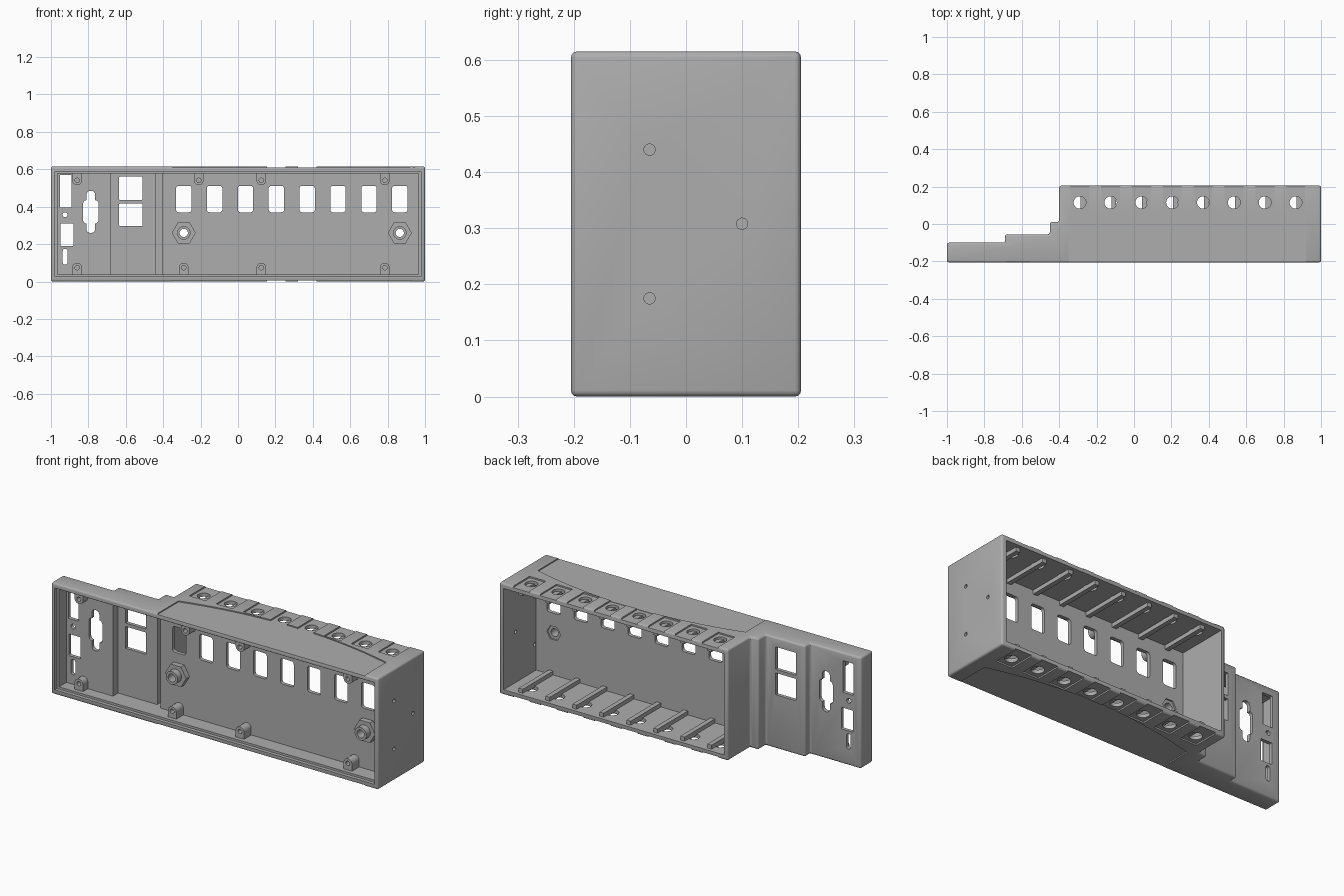
import bpy, bmesh, math
from mathutils import Vector

old = bpy.data.objects.get("Cube")
if old:
    bpy.data.objects.remove(old, do_unlink=True)

grey = bpy.data.materials.new("plain grey plastic")
grey.use_nodes = True
colour = (0.42, 0.42, 0.42, 1)
grey.diffuse_color = colour
grey.node_tree.nodes["Principled BSDF"].inputs["Base Color"].default_value = colour

H = 0.615
BACK, FRONT = 0.205, -0.205
PANEL_F, PANEL_B = -0.10, -0.08
BAYS = [-0.29 + 0.165 * i for i in range(8)]


def prism(name, pts, axis, lo, hi):
    """Extrude a 2D outline along an axis from lo to hi."""
    place = {"x": lambda a, b, t: (t, a, b),
             "y": lambda a, b, t: (a, t, b),
             "z": lambda a, b, t: (a, b, t)}[axis]
    bm = bmesh.new()
    face = bm.faces.new([bm.verts.new(place(a, b, lo)) for a, b in pts])
    ext = bmesh.ops.extrude_face_region(bm, geom=[face])
    shift = Vector(place(0, 0, hi - lo))
    bmesh.ops.translate(bm, vec=shift,
                        verts=[v for v in ext["geom"] if isinstance(v, bmesh.types.BMVert)])
    bmesh.ops.recalc_face_normals(bm, faces=bm.faces)
    mesh = bpy.data.meshes.new(name)
    bm.to_mesh(mesh)
    bm.free()
    mesh.materials.append(grey)
    ob = bpy.data.objects.new(name, mesh)
    bpy.context.collection.objects.link(ob)
    return ob


def rect(a0, a1, b0, b1):
    return [(a0, b0), (a1, b0), (a1, b1), (a0, b1)]


def ring(a, b, r, n=24):
    return [(a + r * math.cos(math.tau * i / n), b + r * math.sin(math.tau * i / n))
            for i in range(n)]


def rounded(a0, a1, b0, b1, r, n=4):
    pts = []
    corners = [(a1 - r, b1 - r), (a0 + r, b1 - r), (a0 + r, b0 + r), (a1 - r, b0 + r)]
    for q, (a, b) in enumerate(corners):
        for i in range(n + 1):
            t = math.pi / 2 * (q + i / n)
            pts.append((a + r * math.cos(t), b + r * math.sin(t)))
    return pts


def apply_mod(ob, mod):
    bpy.context.view_layer.objects.active = ob
    bpy.ops.object.modifier_apply(modifier=mod.name)


def cut(ob, pts, axis, lo, hi):
    tool = prism("cutter", pts, axis, lo, hi)
    mod = ob.modifiers.new("cut", "BOOLEAN")
    mod.operation, mod.solver, mod.object = "DIFFERENCE", "EXACT", tool
    apply_mod(ob, mod)
    bpy.data.objects.remove(tool, do_unlink=True)


def smooth(ob):
    bpy.ops.object.select_all(action="DESELECT")
    ob.select_set(True)
    bpy.context.view_layer.objects.active = ob
    bpy.ops.object.shade_smooth_by_angle(angle=math.radians(30))


# Stepped outer housing with softened edges
plan = [(-1, FRONT), (1, FRONT), (1, BACK), (-0.40, BACK), (-0.40, 0.01),
        (-0.45, 0.01), (-0.45, -0.055), (-0.69, -0.055), (-0.69, -0.10), (-1, -0.10)]
body = prism("housing", plan, "z", 0, H)
bev = body.modifiers.new("soft edges", "BEVEL")
bev.width, bev.segments = 0.011, 3
apply_mod(body, bev)

# Shallow bowed recess on the top and bottom
arc = [(-0.35, -0.3), (0.92, -0.3)]
for i in range(17):
    s = 1 - i / 8
    arc.append((0.285 + 0.635 * s, -0.02 + 0.085 * (1 - s * s)))
cut(body, arc, "z", H - 0.006, H + 0.1)
cut(body, arc, "z", -0.1, 0.006)

# Front opening: lid rebate, then pockets of differing depth
cut(body, rect(-0.978, 0.978, 0.026, H - 0.026), "y", -0.3, -0.185)
low, high = 0.038, H - 0.038
for x0, x1, floor in [(-0.965, 0.965, -0.12), (-0.68, -0.44, -0.075),
                      (-0.441, 0.965, PANEL_F), (-0.441, -0.405, -0.015)]:
    cut(body, rect(x0, x1, low, high), "y", -0.25, floor)

# Large bay open at the back
cut(body, rect(-0.375, 0.972, 0.028, H - 0.028), "y", PANEL_B, 0.3)

# Connector cutouts in the two side panels
for a0, a1, b0, b1, r in [(-0.953, -0.89, 0.395, 0.57, 0.004),
                          (-0.95, -0.88, 0.19, 0.31, 0.004),
                          (-0.937, -0.911, 0.09, 0.175, 0.012),
                          (-0.635, -0.51, 0.437, 0.562, 0.003),
                          (-0.635, -0.51, 0.297, 0.418, 0.003),
                          (-0.81, -0.764, 0.26, 0.485, 0.02),
                          (-0.828, -0.746, 0.31, 0.435, 0.018)]:
    cut(body, rounded(a0, a1, b0, b1, r), "y", -0.15, 0)
cut(body, ring(-0.925, 0.357, 0.013), "y", -0.15, 0)

# Windows, recessed pads and round holes for each bay
for x in BAYS:
    cut(body, rounded(x - 0.041, x + 0.041, 0.37, 0.512, 0.014), "y", -0.14, -0.04)
    pad = rect(x - 0.05, x + 0.05, 0.06, 0.3)
    cut(body, pad, "z", H - 0.008, H + 0.1)
    cut(body, pad, "z", -0.1, 0.008)
    cut(body, ring(x, 0.115, 0.033), "z", -0.1, H + 0.1)

# Small holes in the left end wall
for y, z in [(-0.065, 0.44), (0.10, 0.308), (-0.065, 0.175)]:
    cut(body, ring(y, z, 0.01), "x", 0.95, 1.1)

# Hexagonal bosses with hollow collars
for side, x in [("right", BAYS[0]), ("left", BAYS[-1])]:
    z = 0.26
    cut(body, ring(x, z, 0.022), "y", -0.2, 0)
    cut(body, ring(x, z, 0.042, 6), "y", PANEL_B - 0.008, 0)
    for part, r, n, lo in [("hex_boss", 0.064, 6, -0.13), ("collar", 0.036, 24, -0.165)]:
        ob = prism(f"{side}_{part}", ring(x, z, r, n), "y", lo, PANEL_F + 0.002)
        cut(ob, ring(x, z, 0.022), "y", -0.3, 0)
        smooth(ob)
smooth(body)

# Screw tabs along the lower and upper walls
for level, xs in [("lower", (-0.86, -0.29, 0.125, 0.785)),
                  ("upper", (-0.86, -0.21, 0.125, 0.785))]:
    for i, x in enumerate(xs):
        pts = [(x - 0.026, 0.03)]
        pts += [(x - 0.026 * math.cos(math.pi * k / 12), 0.074 + 0.026 * math.sin(math.pi * k / 12))
                for k in range(13)]
        pts.append((x + 0.026, 0.03))
        zc = 0.074
        if level == "upper":
            pts = [(a, H - b) for a, b in pts]
            zc = H - zc
        floor = -0.119 if x < -0.7 else PANEL_F + 0.001
        tab = prism(f"{level}_screw_tab_{i + 1}", pts, "y", -0.162, floor)
        cut(tab, ring(x, zc, 0.012, 16), "y", -0.3, -0.125)
        smooth(tab)

# Guide ribs on the floor and ceiling of the back bay
for i, x in enumerate(BAYS):
    for level, z0, z1 in [("floor", 0.02, 0.05), ("ceiling", H - 0.05, H - 0.02)]:
        prism(f"{level}_rib_{i + 1}", rect(x + 0.004, x + 0.03, z0, z1), "y", PANEL_B - 0.002, 0.185)
